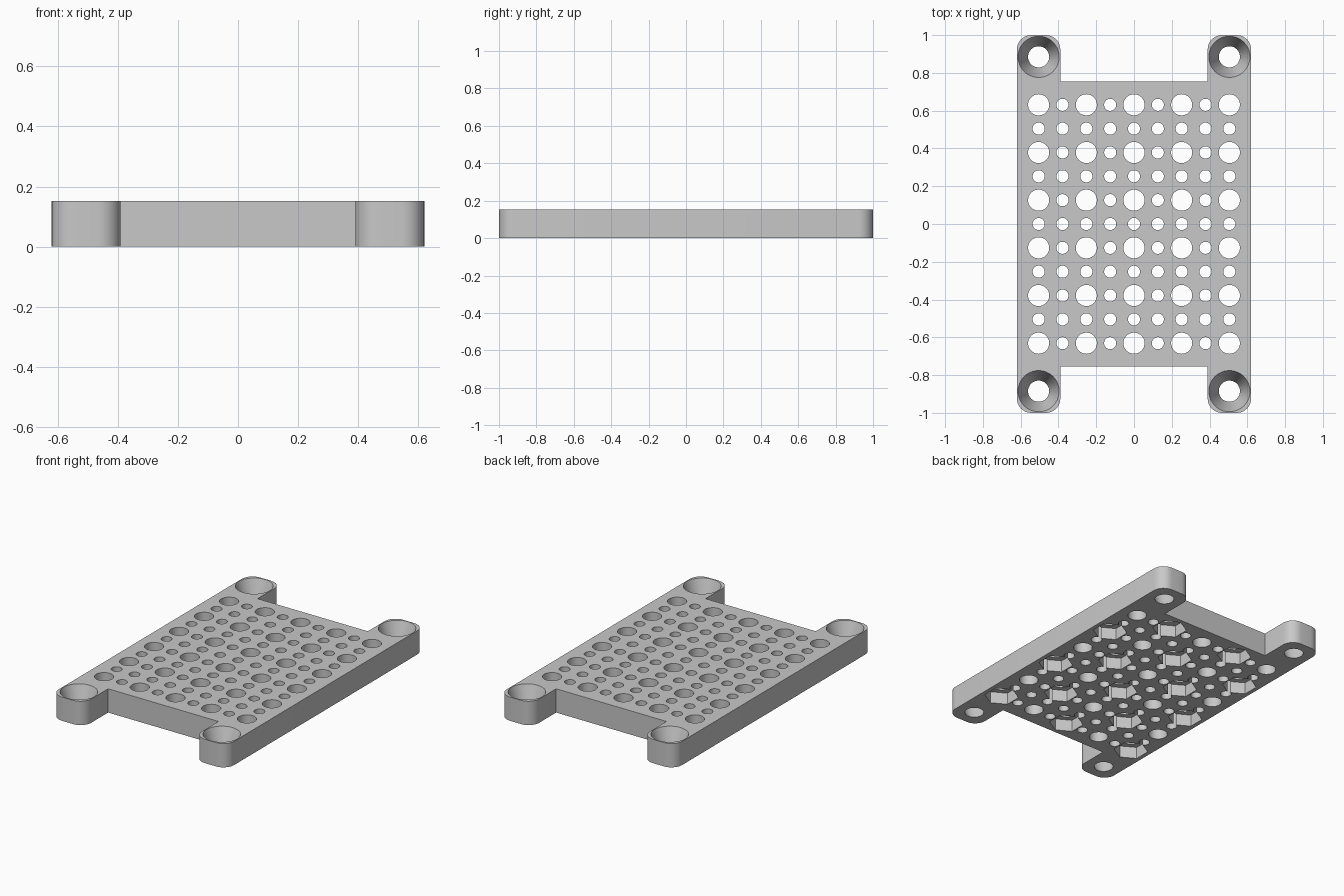
import bpy, bmesh
from math import cos, sin, pi, radians

if "Cube" in bpy.data.objects:
    bpy.data.objects.remove(bpy.data.objects["Cube"], do_unlink=True)

HEIGHT = 0.152
PITCH = 0.1262       # spacing of the hole grid
HALF_X, HALF_Y = 0.62, 1.0
LUG_INNER, NOTCH_Y, CORNER = 0.39, 0.754, 0.076
LUG_X, LUG_Y = 0.505, 0.885
BIG, SMALL, SINK = 0.056, 0.032, 0.109

# Grey material
grey = bpy.data.materials.new("plain grey")
grey.use_nodes = True
colour = (0.58, 0.58, 0.58, 1)
grey.diffuse_color = colour
grey.node_tree.nodes["Principled BSDF"].inputs["Base Color"].default_value = colour


def make_object(name, bm):
    bmesh.ops.recalc_face_normals(bm, faces=bm.faces)
    mesh = bpy.data.meshes.new(name)
    bm.to_mesh(mesh)
    bm.free()
    obj = bpy.data.objects.new(name, mesh)
    mesh.materials.append(grey)
    bpy.context.collection.objects.link(obj)
    return obj


def loft(bm, lower, upper, z0, z1):
    """Closed prism between two outlines with equal point counts."""
    a = [bm.verts.new((x, y, z0)) for x, y in lower]
    b = [bm.verts.new((x, y, z1)) for x, y in upper]
    bm.faces.new(a[::-1])
    bm.faces.new(b)
    for i in range(len(a)):
        j = (i + 1) % len(a)
        bm.faces.new((a[i], a[j], b[j], b[i]))


def ring(x, y, radius, sides, turn=0.0):
    return [(x + radius * cos(turn + 2 * pi * i / sides),
             y + radius * sin(turn + 2 * pi * i / sides)) for i in range(sides)]


def arc(x, y, radius, start, steps=8):
    return [(x + radius * cos(start + pi / 2 * i / steps),
             y + radius * sin(start + pi / 2 * i / steps)) for i in range(steps + 1)]


def cut(target, bm):
    """Subtract the cutter geometry and remove the cutter."""
    cutter = make_object("cutter", bm)
    cutter.hide_render = True
    mod = target.modifiers.new("cut", 'BOOLEAN')
    mod.operation = 'DIFFERENCE'
    mod.solver = 'EXACT'
    mod.object = cutter
    bpy.context.view_layer.objects.active = target
    bpy.ops.object.modifier_apply(modifier=mod.name)
    bpy.data.objects.remove(cutter, do_unlink=True)


# Plate with four rounded corner lugs, mirrored from one quarter
quarter = (arc(HALF_X - CORNER, HALF_Y - CORNER, CORNER, 0)
           + arc(LUG_INNER + CORNER, HALF_Y - CORNER, CORNER, pi / 2)
           + [(LUG_INNER, NOTCH_Y)])
top_half = quarter + [(-x, y) for x, y in reversed(quarter)]
outline = top_half + [(x, -y) for x, y in reversed(top_half)]
bm = bmesh.new()
loft(bm, outline, outline, 0, HEIGHT)
plate = make_object("perforated_mounting_plate", bm)

# Grid of alternating large and small through holes, with hexagonal nut pockets below
holes, pockets = bmesh.new(), bmesh.new()
for col in range(9):
    for row in range(11):
        x, y = (col - 4) * PITCH, (row - 5) * PITCH
        large = col % 2 == 0 and row % 2 == 0
        circle = ring(x, y, BIG if large else SMALL, 32)
        loft(holes, circle, circle, -0.05, HEIGHT + 0.05)
        if large and (col // 2 + row // 2) % 2 == 0:
            nut = ring(x, y, 0.102, 6, pi / 6)
            loft(pockets, nut, nut, -0.05, 0.076)

# Tapered screw seats through the lugs
slope = (SINK - BIG) / HEIGHT
extra = 0.02
for sx in (-1, 1):
    for sy in (-1, 1):
        x, y = sx * LUG_X, sy * LUG_Y
        loft(holes, ring(x, y, BIG - slope * extra, 48),
             ring(x, y, SINK + slope * extra, 48), -extra, HEIGHT + extra)

cut(plate, holes)
cut(plate, pockets)

# Smooth round walls, crisp edges
bpy.ops.object.select_all(action='DESELECT')
plate.select_set(True)
bpy.context.view_layer.objects.active = plate
bpy.ops.object.shade_smooth_by_angle(angle=radians(30))
